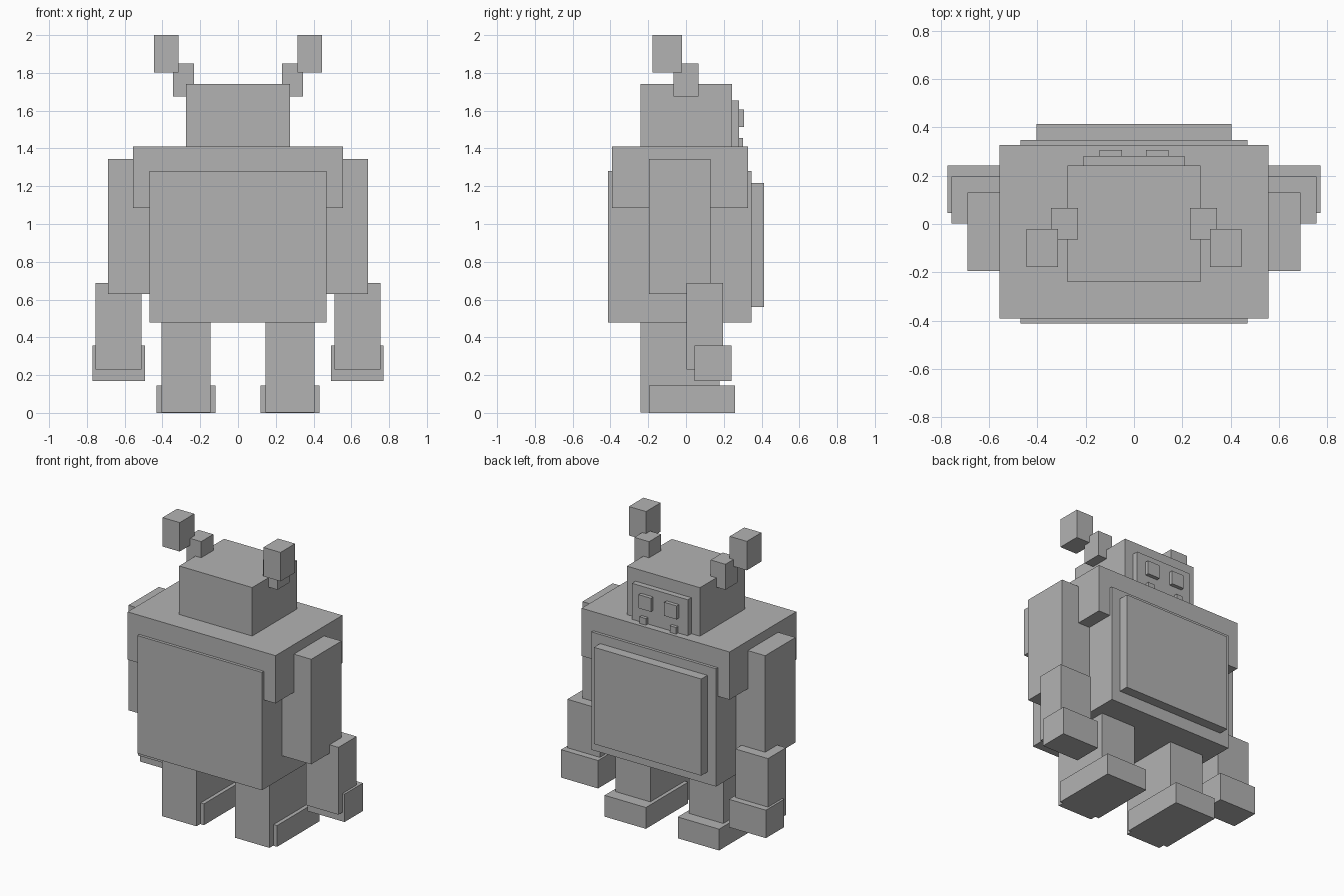
import bpy
import bmesh

if "Cube" in bpy.data.objects:
    bpy.data.objects.remove(bpy.data.objects["Cube"])

grey = bpy.data.materials.new("plain grey")
grey.diffuse_color = (0.45, 0.45, 0.45, 1)
grey.use_nodes = True
grey.node_tree.nodes["Principled BSDF"].inputs["Base Color"].default_value = grey.diffuse_color


def box(name, x, y, z):
    """Axis-aligned box from (min, max) ranges."""
    bm = bmesh.new()
    bmesh.ops.create_cube(bm, size=1)
    for v in bm.verts:
        for i, (lo, hi) in enumerate((x, y, z)):
            v.co[i] = (lo + hi) / 2 + v.co[i] * (hi - lo)
    mesh = bpy.data.meshes.new(name)
    bm.to_mesh(mesh)
    bm.free()
    mesh.materials.append(grey)
    obj = bpy.data.objects.new(name, mesh)
    bpy.context.collection.objects.link(obj)


def centred(name, half_width, y, z):
    box(name, (-half_width, half_width), y, z)


def pair(name, x, y, z):
    box("right_" + name, x, y, z)
    box("left_" + name, (-x[1], -x[0]), y, z)


# Body and chest plate
centred("torso", 0.469, (-0.412, 0.347), (0.478, 1.28))
centred("shoulder_block", 0.557, (-0.392, 0.327), (1.085, 1.41))
centred("belly_plate", 0.404, (0.33, 0.413), (0.56, 1.218))

# Head with raised face
centred("head", 0.275, (-0.24, 0.243), (1.40, 1.74))
centred("face_plate", 0.21, (0.23, 0.281), (1.40, 1.655))
pair("eye", (0.05, 0.143), (0.27, 0.306), (1.513, 1.605))
pair("nostril", (0.09, 0.138), (0.27, 0.303), (1.405, 1.455))

# Stepped horns
pair("horn_base", (0.232, 0.343), (-0.065, 0.066), (1.676, 1.85))
pair("horn_tip", (0.315, 0.444), (-0.177, -0.02), (1.803, 2.0))

# Arms
pair("upper_arm", (0.44, 0.688), (-0.195, 0.131), (0.63, 1.345))
pair("forearm", (0.51, 0.755), (0.002, 0.197), (0.23, 0.688))
pair("hand", (0.493, 0.771), (0.045, 0.242), (0.168, 0.358))

# Legs
pair("leg", (0.145, 0.405), (-0.24, 0.177), (0.003, 0.49))
pair("foot", (0.12, 0.431), (-0.195, 0.26), (0.0, 0.145))
